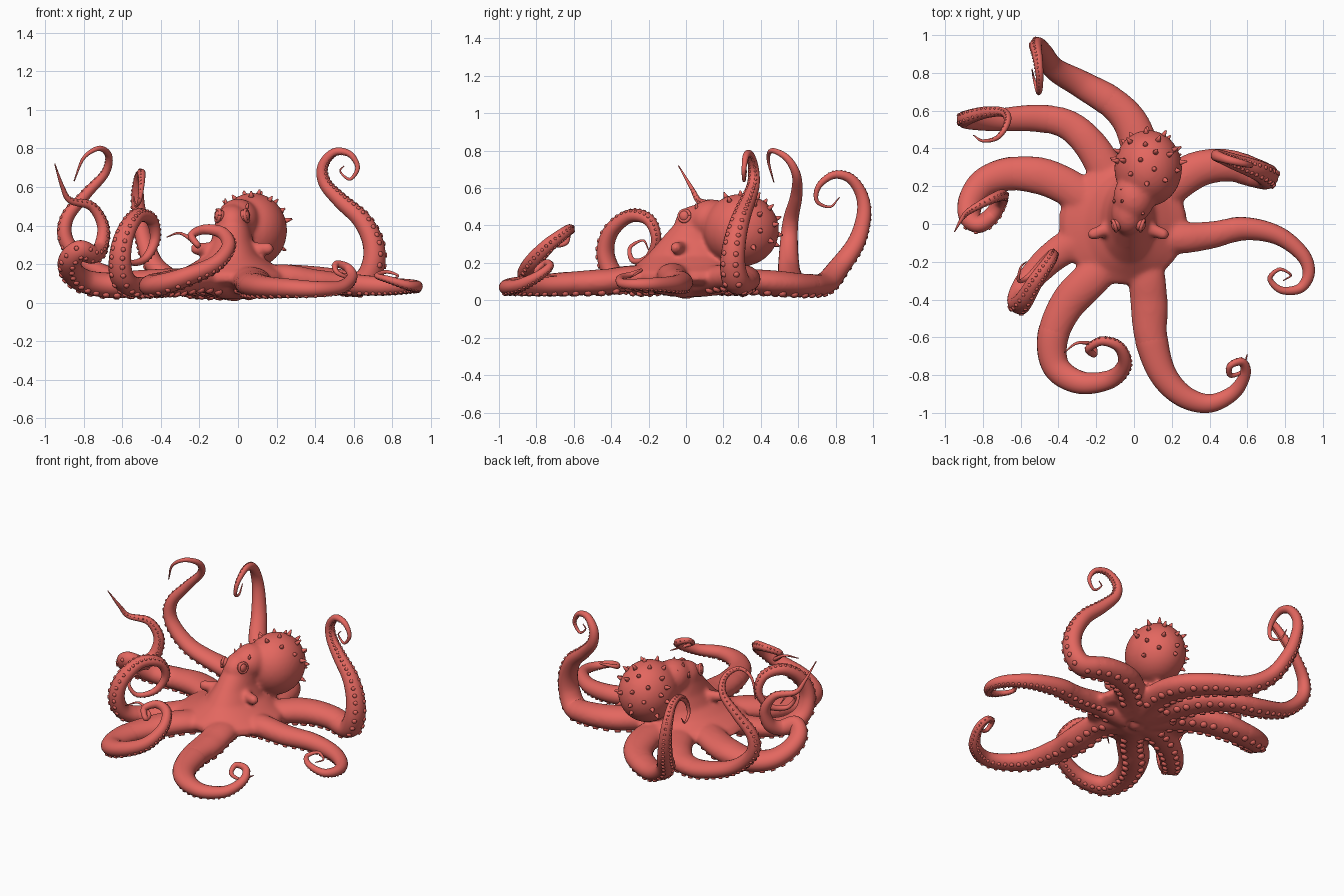
import bpy, bmesh, math, random
from mathutils import Vector, Matrix

random.seed(4)
skin = bpy.data.materials.new("coral_skin")
skin.diffuse_color = (0.77, 0.135, 0.115, 1)


def finish(bm, name):
    bmesh.ops.recalc_face_normals(bm, faces=bm.faces[:])
    me = bpy.data.meshes.new(name)
    bm.to_mesh(me)
    bm.free()
    me.materials.append(skin)
    me.polygons.foreach_set("use_smooth", [True] * len(me.polygons))
    ob = bpy.data.objects.new(name, me)
    bpy.context.collection.objects.link(ob)
    return ob


def loft(bm, rings):
    vs = [[bm.verts.new(p) for p in r] for r in rings]
    n = len(vs[0])
    for a, b in zip(vs, vs[1:]):
        for i in range(n):
            bm.faces.new((a[i], a[(i + 1) % n], b[(i + 1) % n], b[i]))
    bm.faces.new(vs[0][::-1])
    bm.faces.new(vs[-1])


def ball(bm, c, r, seg=32):
    bmesh.ops.create_uvsphere(bm, u_segments=seg, v_segments=seg // 2, radius=1,
                              matrix=Matrix.Translation(c) @ Matrix.Diagonal((*r, 1)))


def cone(bm, base, direction, r1, r2, length, seg=10):
    d = Vector(direction).normalized()
    m = Matrix.Translation(Vector(base) + d * length / 2) @ d.to_track_quat('Z', 'Y').to_matrix().to_4x4()
    bmesh.ops.create_cone(bm, cap_ends=True, segments=seg, radius1=r1, radius2=r2, depth=length, matrix=m)


def spline(pts, n=10):
    p = [Vector(q) for q in pts]
    p = [2 * p[0] - p[1]] + p + [2 * p[-1] - p[-2]]
    out = []
    for a, b, c, d in zip(p, p[1:], p[2:], p[3:]):
        for k in range(n):
            t = k / n
            out.append(0.5 * (2 * b + (c - a) * t + (2 * a - 5 * b + 4 * c - d) * t * t
                              + (3 * b - a - 3 * c + d) * t ** 3))
    return out + [p[-2]]


body = bmesh.new()


# Arms: the root goes into the blended body, the rest is its own tapering tube
def arm(name, base, pts, flat=0.6):
    path = spline(pts)
    s = [0]
    for a, b in zip(path, path[1:]):
        s.append(s[-1] + (b - a).length)
    total = s[-1]
    down = Vector((0, 0, -1))
    frames = []
    for i, c in enumerate(path):
        t = s[i] / total
        tan = (path[min(i + 1, len(path) - 1)] - path[max(i - 1, 0)]).normalized()
        down = (down - tan * down.dot(tan)).normalized()
        w = min(0.1, base * 1.06 * (1 - t) ** 1.08 + 0.003)
        frames.append((c, down.copy(), tan.cross(down), w, w * min(0.95, flat + 0.42 * t), t))

    def ring(f, scale):
        c, d, side, w, h, t = f
        return [c + (side * w * math.cos(a) + d * h * math.sin(a)) * scale
                for a in (k * math.tau / 20 for k in range(20))]

    # Both pieces shrink inside each other where they overlap, which hides the joint
    loft(body, [ring(f, min(1, 1 - (f[5] - 0.36) * 4)) for f in frames if f[5] < 0.44])
    bm = bmesh.new()
    loft(bm, [ring(f, min(1, 1 - (0.34 - f[5]) * 2.5)) for f in frames if f[5] > 0.22])
    finish(bm, name)
    # Two rows of suckers along the underside
    bm = bmesh.new()
    nxt = 0.08 * total
    for c, d, side, w, h, t in frames:
        if t * total < nxt or t > 0.92:
            continue
        nxt = t * total + max(0.018, w * 0.6)
        for sg in (-1, 1):
            pos = c + d * h * math.cos(0.55) + side * sg * w * math.sin(0.55)
            nrm = (d * math.cos(0.4) + side * sg * math.sin(0.4)).normalized()
            r = w * 0.22
            cone(bm, pos - nrm * r * 0.5, nrm, r * 1.2, r * 0.75, r * 1.0, 10)
    finish(bm, name + "_suckers")


arm("back_arm", 0.118, [(0.0, 0.05, 0.075), (0.04, 0.3, 0.1), (0.0, 0.5, 0.09), (-0.1, 0.63, 0.08),
    (-0.28, 0.74, 0.09), (-0.42, 0.82, 0.18), (-0.48, 0.91, 0.31), (-0.51, 0.95, 0.45), (-0.52, 0.94, 0.56),
    (-0.51, 0.88, 0.65), (-0.5, 0.79, 0.67), (-0.5, 0.71, 0.61), (-0.51, 0.7, 0.53), (-0.53, 0.77, 0.5),
    (-0.54, 0.82, 0.55)])
arm("back_left_arm", 0.105, [(-0.03, 0.05, 0.075), (-0.14, 0.27, 0.1), (-0.24, 0.43, 0.1), (-0.36, 0.53, 0.09),
    (-0.52, 0.56, 0.1), (-0.74, 0.55, 0.17), (-0.88, 0.55, 0.3), (-0.89, 0.56, 0.43), (-0.79, 0.59, 0.56),
    (-0.69, 0.59, 0.67), (-0.67, 0.54, 0.76), (-0.72, 0.46, 0.8), (-0.8, 0.44, 0.75), (-0.85, 0.47, 0.63)])
arm("left_arm", 0.128, [(-0.06, 0.03, 0.075), (-0.22, 0.11, 0.11), (-0.36, 0.2, 0.11), (-0.5, 0.255, 0.1),
    (-0.66, 0.265, 0.09), (-0.79, 0.22, 0.11), (-0.86, 0.13, 0.16), (-0.87, 0.04, 0.22), (-0.82, 0.0, 0.27),
    (-0.75, 0.05, 0.25), (-0.71, 0.12, 0.29), (-0.7, 0.15, 0.4), (-0.76, 0.13, 0.5), (-0.87, 0.07, 0.53),
    (-0.91, 0.03, 0.6), (-0.95, -0.04, 0.72)])
arm("front_left_outer_arm", 0.1, [(-0.06, -0.01, 0.075), (-0.24, -0.07, 0.11), (-0.4, -0.15, 0.09),
    (-0.53, -0.27, 0.08), (-0.6, -0.38, 0.13), (-0.61, -0.43, 0.25), (-0.58, -0.4, 0.37), (-0.52, -0.3, 0.45),
    (-0.45, -0.2, 0.43), (-0.43, -0.16, 0.33), (-0.48, -0.2, 0.23), (-0.56, -0.28, 0.21), (-0.61, -0.3, 0.28),
    (-0.6, -0.23, 0.32), (-0.57, -0.2, 0.27)])
arm("front_left_arm", 0.12, [(-0.04, -0.05, 0.075), (-0.2, -0.26, 0.12), (-0.35, -0.42, 0.1),
    (-0.43, -0.6, 0.09), (-0.41, -0.76, 0.09), (-0.28, -0.84, 0.13), (-0.12, -0.82, 0.2), (-0.05, -0.74, 0.29),
    (-0.08, -0.65, 0.36), (-0.17, -0.62, 0.38), (-0.24, -0.66, 0.35), (-0.21, -0.69, 0.3),
    (-0.22, -0.64, 0.31), (-0.3, -0.63, 0.36), (-0.37, -0.68, 0.34)])
arm("front_right_arm", 0.123, [(0.0, -0.05, 0.075), (0.06, -0.25, 0.12), (0.08, -0.42, 0.1),
    (0.09, -0.6, 0.09), (0.15, -0.79, 0.08), (0.26, -0.91, 0.075), (0.4, -0.95, 0.07), (0.53, -0.89, 0.08),
    (0.59, -0.79, 0.13), (0.57, -0.73, 0.18), (0.51, -0.75, 0.2), (0.51, -0.8, 0.16), (0.57, -0.78, 0.13),
    (0.6, -0.69, 0.13)])
arm("right_arm", 0.092, [(0.03, -0.01, 0.08), (0.22, -0.07, 0.13), (0.4, -0.06, 0.11), (0.58, -0.025, 0.095),
    (0.76, -0.06, 0.085), (0.89, -0.16, 0.085), (0.925, -0.26, 0.085), (0.88, -0.34, 0.09), (0.78, -0.35, 0.12),
    (0.72, -0.29, 0.14), (0.77, -0.24, 0.16), (0.83, -0.27, 0.14), (0.79, -0.3, 0.12)], 0.75)
arm("back_right_arm", 0.115, [(0.03, 0.04, 0.08), (0.2, 0.2, 0.12), (0.34, 0.29, 0.12), (0.5, 0.31, 0.11),
    (0.64, 0.27, 0.1), (0.7, 0.25, 0.19), (0.7, 0.26, 0.31), (0.64, 0.29, 0.43), (0.53, 0.33, 0.53),
    (0.45, 0.36, 0.62), (0.44, 0.36, 0.71), (0.5, 0.34, 0.78), (0.58, 0.32, 0.77), (0.62, 0.31, 0.7),
    (0.58, 0.31, 0.64), (0.53, 0.32, 0.68), (0.55, 0.32, 0.71)], 0.68)

# Web and neck: elliptical sections (z, centre x, centre y, radius x, radius y)
sections = [(0.085, -0.06, 0, 0.3, 0.27), (0.11, -0.06, 0, 0.345, 0.32), (0.15, -0.05, 0, 0.32, 0.32),
            (0.19, -0.03, 0, 0.23, 0.27), (0.24, -0.03, 0.02, 0.15, 0.23), (0.32, -0.03, 0.04, 0.11, 0.18),
            (0.40, -0.03, 0.06, 0.09, 0.13)]
loft(body, [[Vector((cx + rx * math.cos(a), cy + ry * math.sin(a), z))
             for a in (k * math.tau / 40 for k in range(40))] for z, cx, cy, rx, ry in sections])
# Mouth
ball(body, (-0.02, 0, 0.05), (0.06, 0.06, 0.045), 20)

# Head and mantle
M, R = Vector((0.075, 0.295, 0.375)), Vector((0.18, 0.203, 0.195))
ball(body, (-0.03, 0.06, 0.41), (0.09, 0.12, 0.1))
ball(body, (0.0, 0.14, 0.43), (0.11, 0.13, 0.11))
ball(body, M, R)
# Side funnels
for sg in (-1, 1):
    cone(body, (-0.03 + sg * 0.05, 0.0, 0.28), (sg, -0.4, 0), 0.036, 0.033, 0.15, 16)
    ball(body, (-0.03 + sg * 0.185, -0.054, 0.28), (0.034, 0.034, 0.034), 16)
skin_ob = finish(body, "body")
bpy.context.view_layer.objects.active = skin_ob
rm = skin_ob.modifiers.new("blend", 'REMESH')
rm.mode, rm.voxel_size, rm.use_smooth_shade = 'VOXEL', 0.011, True
sm = skin_ob.modifiers.new("soften", 'SMOOTH')
sm.factor, sm.iterations = 0.5, 15
for m in ("blend", "soften"):
    bpy.ops.object.modifier_apply(modifier=m)

# Eyes with raised lids
bm = bmesh.new()
for sg in (-1, 1):
    c = Vector((-0.03 + sg * 0.063, -0.005, 0.45))
    ball(bm, c, (0.028, 0.033, 0.033), 20)
    q = Vector((sg, -0.35, 0.15)).to_track_quat('Z', 'Y')
    loops = [[c + q @ Vector(((0.03 + 0.009 * math.cos(b)) * math.cos(a),
                              (0.03 + 0.009 * math.cos(b)) * math.sin(a), 0.012 + 0.009 * math.sin(b)))
              for b in (k * math.tau / 8 for k in range(8))] for a in (j * math.tau / 24 for j in range(25))]
    loft(bm, loops)
finish(bm, "eyes")

# Spikes scattered over the mantle
bm = bmesh.new()
N = 58
for i in range(N):
    z = 1 - 2 * (i + 0.5) / N
    a = i * 2.39996 + random.uniform(-0.2, 0.2)
    n = Vector((math.sqrt(1 - z * z) * math.cos(a), math.sqrt(1 - z * z) * math.sin(a), z))
    if n.z < -0.5 or n.y < -0.55 or (n.y < 0 and n.z < 0.2):
        continue
    p = M + Vector((n.x * R.x, n.y * R.y, n.z * R.z))
    d = Vector((n.x / R.x, n.y / R.y, n.z / R.z)).normalized()
    cone(bm, p - d * 0.012, d, 0.018, 0.004, random.uniform(0.03, 0.05))
for x, y, z in ((-0.1, 0.12, 0.47), (0.04, 0.06, 0.5), (-0.06, 0.12, 0.52)):
    cone(bm, (x, y, z - 0.02), (x + 0.03, y - 0.1, 0.2), 0.014, 0.003, 0.04)
finish(bm, "mantle_spikes")
